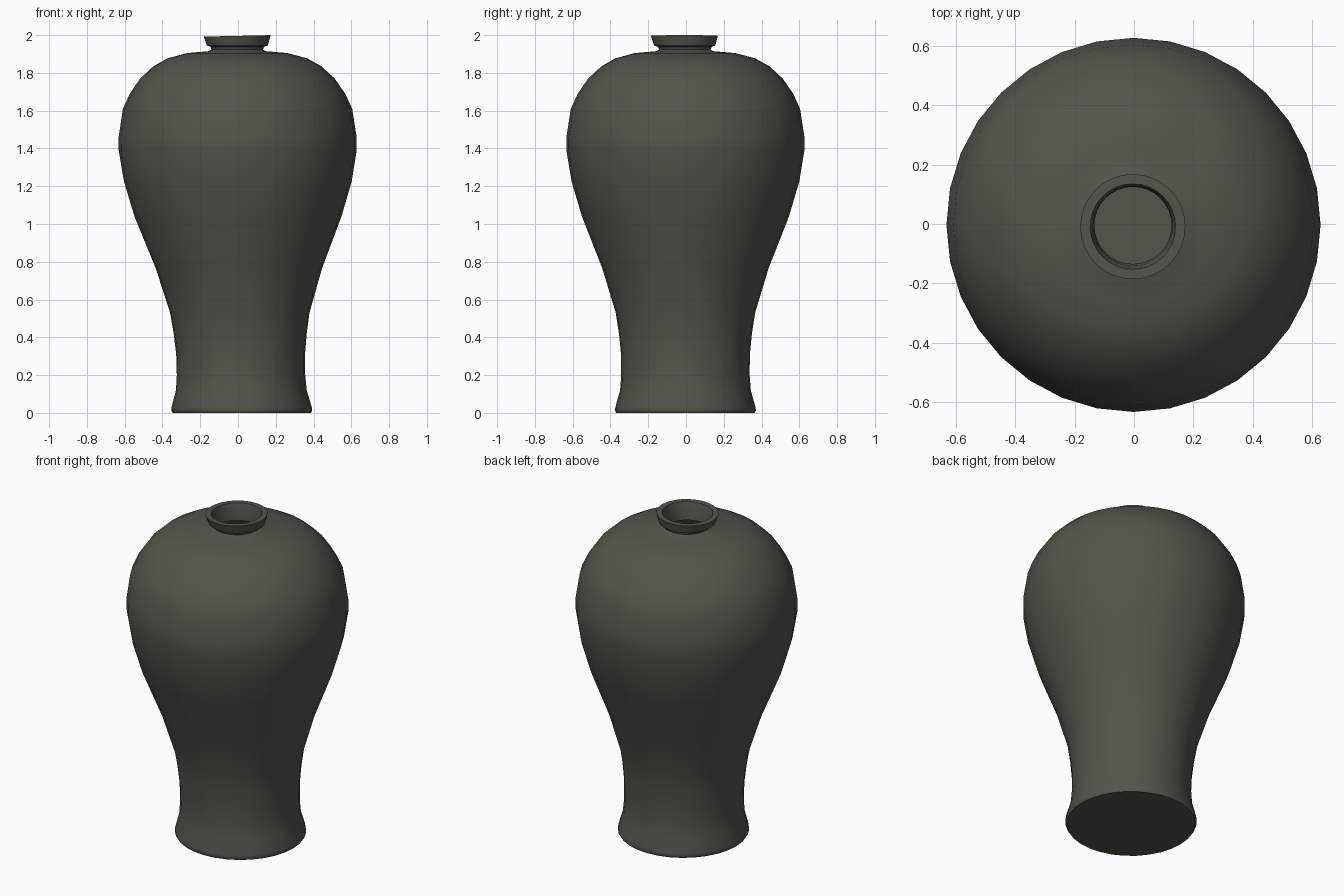
import bpy, bmesh, math

if "Cube" in bpy.data.objects:
    bpy.data.objects.remove(bpy.data.objects["Cube"])

SIDES = 32

# glaze colour
glaze = bpy.data.materials.new("dark olive glaze")
glaze.diffuse_color = (0.085, 0.092, 0.070, 1)
glaze.use_nodes = True
glaze.node_tree.nodes["Principled BSDF"].inputs["Base Color"].default_value = glaze.diffuse_color

# outer profile (radius, height) from foot to lip
outer = [(0.366, 0.0), (0.373, 0.012), (0.371, 0.03), (0.346, 0.12),
         (0.340, 0.20), (0.341, 0.31), (0.352, 0.42), (0.369, 0.53), (0.440, 0.765),
         (0.548, 1.04), (0.603, 1.226), (0.630, 1.39), (0.630, 1.46),
         (0.607, 1.61), (0.570, 1.69), (0.515, 1.77), (0.445, 1.835), (0.370, 1.877),
         (0.265, 1.905), (0.150, 1.915), (0.136, 1.923), (0.142, 1.938),
         (0.162, 1.945), (0.177, 1.996)]
# inner profile from lip down to the hidden floor
inner = [(0.144, 1.996), (0.134, 1.96), (0.130, 1.89), (0.25, 1.865), (0.42, 1.80),
         (0.55, 1.64), (0.59, 1.42), (0.51, 1.04), (0.40, 0.765),
         (0.31, 0.42), (0.30, 0.06)]


def centre(z):
    """The hand-thrown body leans very slightly."""
    x = 0.02 - 0.02 * min(z, 1.0) - 0.004 * max(z - 1.0, 0)
    y = -0.003 - 0.006 * max(z - 1.85, 0) / 0.15
    return x, y


# vase: one lathed shell
bm = bmesh.new()
rings = []
for r, z in outer + inner:
    cx, cy = centre(z)
    ring = []
    for i in range(SIDES):
        a = 2 * math.pi * i / SIDES
        tilt = 0.022 * r * math.cos(a) if z > 1.98 else 0
        ring.append(bm.verts.new((cx + r * math.cos(a), cy + r * math.sin(a), z + tilt)))
    rings.append(ring)
for low, high in zip(rings, rings[1:]):
    for i in range(SIDES):
        j = (i + 1) % SIDES
        bm.faces.new((low[i], low[j], high[j], high[i]))
bm.faces.new(rings[0][::-1])
bm.faces.new(rings[-1])
bmesh.ops.recalc_face_normals(bm, faces=bm.faces)

mesh = bpy.data.meshes.new("vase")
bm.to_mesh(mesh)
bm.free()
mesh.materials.append(glaze)
vase = bpy.data.objects.new("vase", mesh)
bpy.context.collection.objects.link(vase)

# smooth shading with crisp lip and foot
bpy.context.view_layer.objects.active = vase
vase.select_set(True)
bpy.ops.object.shade_smooth_by_angle(angle=math.radians(40))
